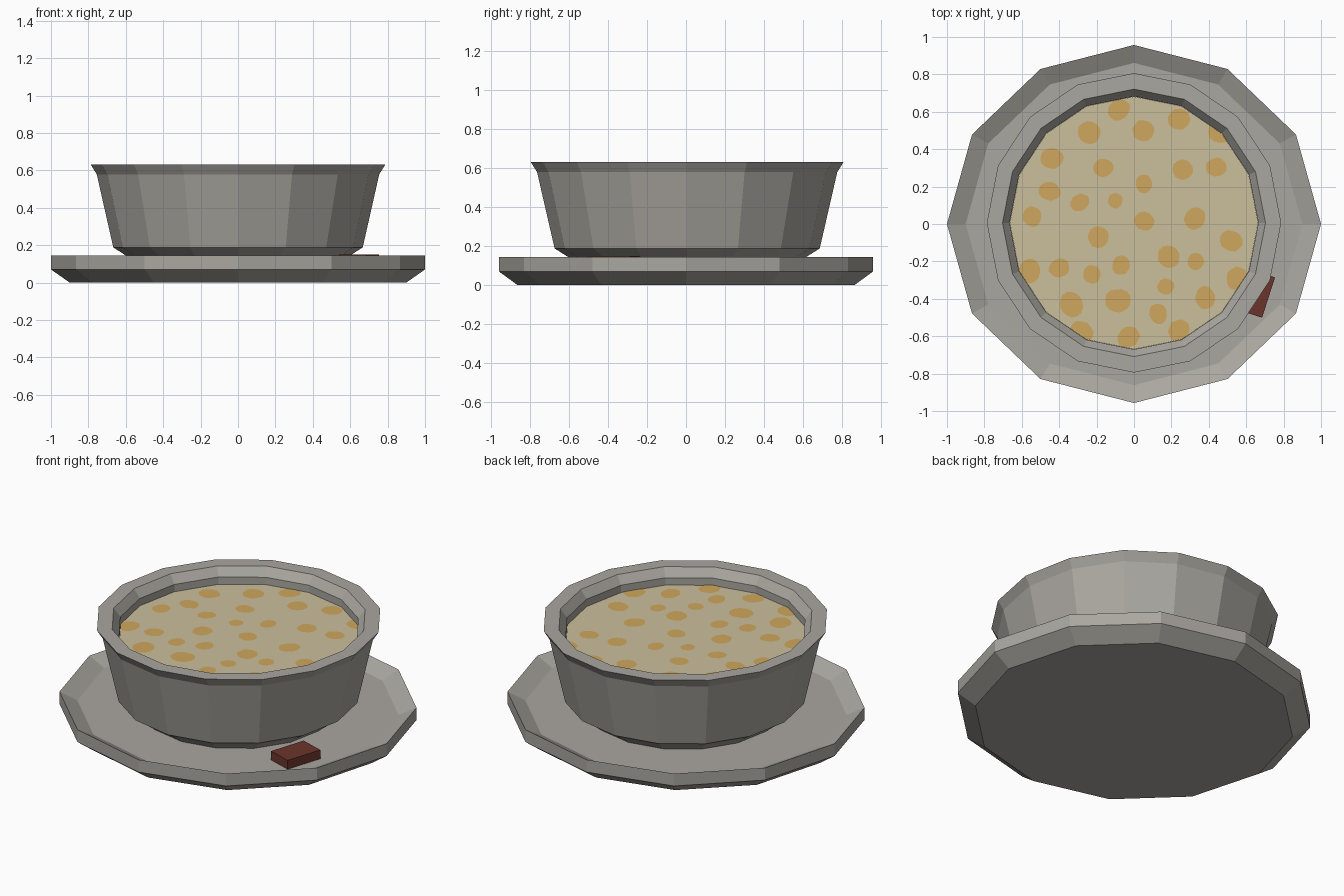
import bpy, bmesh, math, random
from mathutils import Vector, Matrix

if "Cube" in bpy.data.objects:
    bpy.data.objects.remove(bpy.data.objects["Cube"])

random.seed(4)


def material(name, rgb):
    m = bpy.data.materials.new(name)
    m.diffuse_color = (*rgb, 1)
    m.use_nodes = True
    m.node_tree.nodes["Principled BSDF"].inputs["Base Color"].default_value = m.diffuse_color
    return m


STONE = material("warm_grey", (0.40, 0.385, 0.35))
SOUP = material("pale_broth", (0.60, 0.52, 0.33))
SPOT = material("ochre", (0.62, 0.39, 0.11))
BROWN = material("dark_red_brown", (0.145, 0.035, 0.025))


def finish(name, bm, mat):
    bmesh.ops.recalc_face_normals(bm, faces=bm.faces)
    me = bpy.data.meshes.new(name)
    bm.to_mesh(me)
    bm.free()
    me.materials.append(mat)
    ob = bpy.data.objects.new(name, me)
    bpy.context.collection.objects.link(ob)
    return ob


def lathe(name, profile, sides, mat, y_scale, y_off=0.0):
    """Closed turned solid: (radius, z) rings joined, first and last capped."""
    bm = bmesh.new()
    rings = []
    for r, z in profile:
        rings.append([bm.verts.new((r * math.cos(a), r * math.sin(a) * y_scale + y_off, z))
                      for a in (math.tau * i / sides for i in range(sides))])
    for lo, hi in zip(rings, rings[1:]):
        for i in range(sides):
            j = (i + 1) % sides
            bm.faces.new((lo[i], lo[j], hi[j], hi[i]))
    bm.faces.new(rings[0][::-1])
    bm.faces.new(rings[-1])
    return finish(name, bm, mat)


# twelve-sided plate with a shallow dished floor
lathe("plate", [(0.90, 0), (1.0, 0.07), (1.0, 0.145), (0.90, 0.096)], 12, STONE, 0.957)

# sixteen-sided bowl with flared lip and bevelled inner rim
BY, BO = 1.017, 0.006
lathe("bowl", [(0.53, 0.09), (0.60, 0.145), (0.667, 0.188), (0.755, 0.578), (0.787, 0.63),
               (0.703, 0.63), (0.665, 0.58), (0.665, 0.52)], 16, STONE, BY, BO)

# broth surface
SOUP_R, SOUP_Z = 0.664, 0.536
lathe("soup", [(SOUP_R, 0.522), (SOUP_R, SOUP_Z)], 16, SOUP, BY, BO)

# floating spots: x, y, radius
spots = [
    (-.08, .61, .062), (-.24, .49, .062), (.05, .50, .058), (.24, .56, .06), (.46, .49, .066),
    (-.44, .35, .062), (-.165, .30, .056), (.26, .29, .055), (.44, .305, .056),
    (.053, .215, .05), (-.45, .175, .058), (-.29, .115, .052), (-.10, .125, .042),
    (-.545, .04, .055), (.055, .015, .056), (.325, .03, .06), (-.19, -.07, .058),
    (.52, -.09, .062), (.185, -.175, .06), (.33, -.20, .045), (-.07, -.22, .054),
    (-.40, -.235, .056), (-.56, -.25, .065), (-.225, -.27, .05), (.55, -.29, .062),
    (.17, -.335, .045), (-.335, -.43, .068), (-.085, -.41, .07), (.38, -.395, .062),
    (.13, -.48, .055), (-.28, -.58, .065), (-.03, -.605, .062), (.24, -.57, .06)]


def inside(x, y):
    """Pull a point back inside the sixteen-sided broth outline."""
    v = Vector((x, (y - BO) / BY))
    step = math.tau / 16
    a = math.atan2(v.y, v.x) % step - step / 2
    limit = SOUP_R * math.cos(step / 2) / math.cos(a)
    if v.length > limit:
        v *= limit / v.length
    return v.x, v.y * BY + BO


bm = bmesh.new()
for x, y, r in spots:
    turn, squash = random.uniform(0, math.pi), random.uniform(0.84, 0.98)
    verts = []
    for i in range(14):
        a = math.tau * i / 14
        k = r * random.uniform(0.96, 1.06)
        p = Matrix.Rotation(turn, 2) @ Vector((k * math.cos(a), k * squash * math.sin(a)))
        verts.append(bm.verts.new((*inside(x + p.x, y + p.y), SOUP_Z + 0.002)))
    bm.faces.new(verts)
finish("soup_spots", bm, SPOT)

# small block resting on the plate
bm = bmesh.new()
bmesh.ops.create_cube(bm, size=1, matrix=Matrix.Translation((0.647, -0.37, 0.1225))
                      @ Matrix.Rotation(math.radians(-17.8), 4, 'Z')
                      @ Matrix.Diagonal((0.152, 0.226, 0.055, 1)))
finish("brown_block", bm, BROWN)
